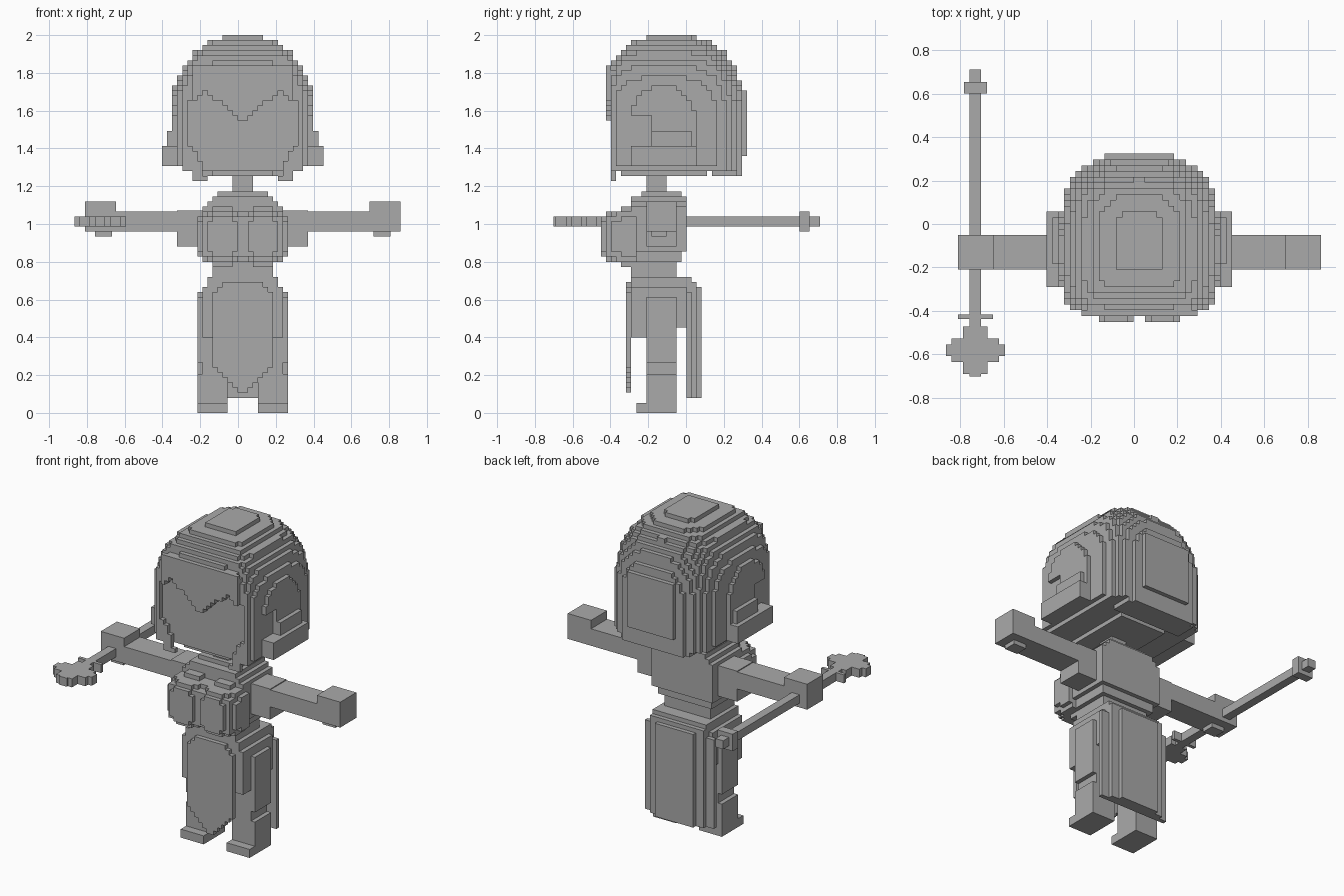
import bpy, bmesh
from math import floor, ceil
from mathutils import Vector

if "Cube" in bpy.data.objects:
    bpy.data.objects.remove(bpy.data.objects["Cube"])

UNIT = 2 / 75                       # one block
ORIGIN = Vector((0.025, -0.21, 0))  # body axis, front of legs, floor

grey = bpy.data.materials.new("plain grey")
grey.use_nodes = True
tone = (0.4, 0.4, 0.4, 1)
grey.diffuse_color = tone
grey.node_tree.nodes["Principled BSDF"].inputs["Base Color"].default_value = tone


def finish(name, bm):
    for v in bm.verts:
        v.co = v.co * UNIT + ORIGIN
    bmesh.ops.recalc_face_normals(bm, faces=bm.faces)
    mesh = bpy.data.meshes.new(name)
    bm.to_mesh(mesh)
    bm.free()
    mesh.materials.append(grey)
    obj = bpy.data.objects.new(name, mesh)
    bpy.context.collection.objects.link(obj)
    return obj


def boxes(name, *spans):
    """Each span is (x low, x high, y low, y high, z low, z high) in blocks."""
    bm = bmesh.new()
    for x0, x1, y0, y1, z0, z1 in spans:
        made = bmesh.ops.create_cube(bm, size=1)
        for v in made["verts"]:
            v.co = ((x0 + x1) / 2 + v.co.x * (x1 - x0),
                    (y0 + y1) / 2 + v.co.y * (y1 - y0),
                    (z0 + z1) / 2 + v.co.z * (z1 - z0))
    return finish(name, bm)


def slabs(name, *layers):
    """Boxes centred on the body axis, given by half width."""
    return boxes(name, *[(-w, w, *rest) for w, *rest in layers])


def pair(name, *spans):
    boxes("left_" + name, *spans)
    boxes("right_" + name, *[(-b, -a, *rest) for a, b, *rest in spans])


def blocks(name, inside, xr, yr, zr):
    """Fill every block whose centre passes the test; keep the outer faces."""
    filled = {(x, y, z) for x in range(*xr) for y in range(*yr) for z in range(*zr)
              if inside(x + 0.5, y + 0.5, z + 0.5)}
    bm = bmesh.new()
    points = {}

    def point(p):
        if p not in points:
            points[p] = bm.verts.new(p)
        return points[p]

    for cell in filled:
        for axis in range(3):
            u, w = (axis + 1) % 3, (axis + 2) % 3
            for side in (0, 1):
                near = list(cell)
                near[axis] += 2 * side - 1
                if tuple(near) in filled:
                    continue
                ring = []
                for du, dw in ((0, 0), (1, 0), (1, 1), (0, 1)):
                    p = list(cell)
                    p[axis] += side
                    p[u] += du
                    p[w] += dw
                    ring.append(point(tuple(p)))
                bm.faces.new(ring if side else ring[::-1])
    return finish(name, bm)


# Hair: stepped dome, flat front with a two-arched fringe and hanging locks
def hair(x, y, z):
    x = abs(x)
    fringe = 64 - abs(x - 7.5) * 0.8
    if y < -6:
        lock = 7 + (z - 46) * 0.4 < x < 11 and z < 53
        if y < -7:
            return x < 10 and fringe < z < 69
        if lock:
            return x < 10 or z > 48
        if x < 11 and z < fringe:
            return False
    floor_z = 47 if y > 13 and x < 9 else 48
    if z < floor_z:
        return False
    if z < 49 and x > 12:
        return False
    front = y < 6
    p, q, depth = (7, 3.2, 13.8) if front else (3, 2.4, 13.4)
    h = max(0, (z - 59) / 15.9)
    sx = (1 - h ** 2.4) ** (1 / 2.4)
    sy = (1 - h ** q) ** (1 / q)
    return (x / (13.5 * sx)) ** p + (abs(y - 6) / (depth * sy)) ** p < 1


blocks("hair", hair, (-16, 16), (-8, 20), (46, 75))
slabs("face", (11, -6, 0, 48, 63), (6, -5, 12, 47, 49))
slabs("hair_back_plate", (6, 18, 20, 51, 64))


# Side hair: arched plate with an ear notch, thicker towards the bottom
def side_hair(x, y, z):
    x = abs(x)
    if x < 12:
        return False
    if x < 14:
        notch = y < 1 and 53 < z < 59 and x > 13
        arch = ((y - 3.3) / 6.5) ** 2 + (max(0, z - 58) / 7.2) ** 2 < 1
        return arch and z > 49 and not notch or z < 53 and -3 < y < 10
    if x < 15:
        return z < 56 and 1 < y < 9 or z < 53 and -3 < y < 10
    return z < 53 and -3 < y < 10


blocks("side_hair", side_hair, (-16, 16), (-3, 10), (49, 66))

# Neck and torso
slabs("neck", (2, 0, 4, 43, 48))
slabs("torso", (8, -3, 8, 32, 41), (7, -3, 8, 41, 42), (6, -3, 8, 42, 43),
      (5, -1, 7, 43, 44), (7, -3, 7, 30, 32))
slabs("waist", (6, -3, 6, 26, 30))


def bust(x, y, z):
    return (abs(abs(x) - 4) / 5) ** 3 + (abs(y + 3) / 6.2) ** 3 + (abs(z - 35) / 5.6) ** 3 < 1


blocks("bust", bust, (-9, 9), (-9, -2), (29, 41))

# Arms with square hands
pair("shoulder", (8, 13, 0, 6, 33, 40.2))
pair("upper_arm", (13, 19, 0, 6, 36, 40))
pair("forearm", (19, 25.2, 0, 6, 36, 40))
pair("hand", (25.2, 31.3, 0, 6, 36, 42), (26, 29.3, 1, 4, 35, 36))

# Hips and legs
slabs("hips", (7, -3, 7, 25, 27), (8, -3, 7, 23, 25), (8, -3, 6, 15, 23),
      (8, 6, 8, 17, 25))
pair("leg", (3, 9, 0, 6, 0, 7.7), (3, 8, 0, 6, 7.7, 10), (3, 9, 0, 6, 10, 23))
pair("toe", (3, 9, -2, 0, 0, 2))

# Hanging cloth in front and layered cape behind
blocks("front_cloth",
       lambda x, y, z: abs(x) < min(6, 1 + (z - 4) * 0.85, 4 + (26 - z) * 0.8),
       (-6, 6), (-4, -3), (4, 26))
slabs("cape", *[(9 - 2 * i, 8 + i, 9 + i, 3, (24, 26, 25)[i]) for i in range(3)],
      (7, 7, 9, 24, 27))

# Staff held in the right hand, with a flat star head and a knob
STAFF = -28.3


def on_staff(name, *layers):
    boxes(name, *[(STAFF - w, STAFF + w, *rest) for w, *rest in layers])


on_staff("staff", (1, -10, 34.5, 37, 39))
on_staff("staff_knob", (2, 30.4, 32.4, 36, 40))
on_staff("staff_guard", (3, -8.5, -7.7, 37, 39))
on_staff("staff_star", *[(w, -13.9 - d, -13.9 + d, 37, 39)
                         for w, d in ((5.1, 1), (4.1, 2), (2.1, 4.1), (1, 4.5))],
         (1, -18.4, -13, 37, 39))
